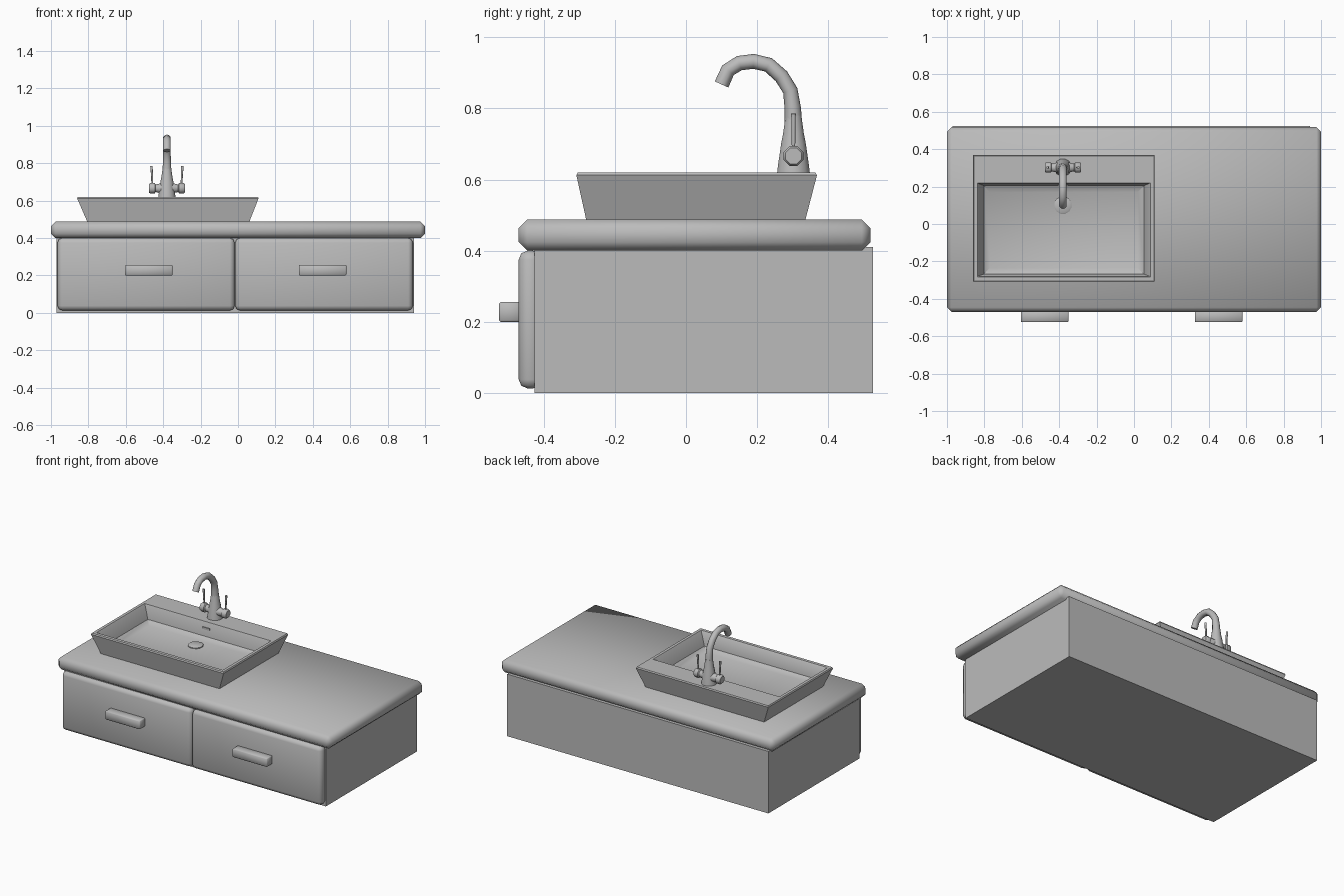
import bpy, bmesh, math
from mathutils import Vector

if "Cube" in bpy.data.objects:
    bpy.data.objects.remove(bpy.data.objects["Cube"])

grey = bpy.data.materials.new("plain grey")
grey.use_nodes = True
GREY = (0.5, 0.5, 0.5, 1)
grey.diffuse_color = GREY
grey.node_tree.nodes["Principled BSDF"].inputs["Base Color"].default_value = GREY


def finish(name, bm, angle=50):
    bmesh.ops.recalc_face_normals(bm, faces=bm.faces)
    mesh = bpy.data.meshes.new(name)
    bm.to_mesh(mesh)
    bm.free()
    mesh.materials.append(grey)
    ob = bpy.data.objects.new(name, mesh)
    bpy.context.collection.objects.link(ob)
    bpy.ops.object.select_all(action="DESELECT")
    ob.select_set(True)
    bpy.context.view_layer.objects.active = ob
    bpy.ops.object.shade_smooth_by_angle(angle=math.radians(angle))
    return ob


def box(name, x, y, z, bevel=0, segments=1):
    bm = bmesh.new()
    bmesh.ops.create_cube(bm, size=1)
    for v in bm.verts:
        for i, (lo, hi) in enumerate((x, y, z)):
            v.co[i] = hi if v.co[i] > 0 else lo
    if bevel:
        bmesh.ops.bevel(bm, geom=bm.edges[:], offset=bevel, segments=segments,
                        profile=0.5, affect="EDGES")
    return finish(name, bm)


def bridge(bm, rings):
    # Skin consecutive rings and cap both ends
    for a, b in zip(rings, rings[1:]):
        for i in range(len(a)):
            j = (i + 1) % len(a)
            bm.faces.new((a[i], a[j], b[j], b[i]))
    bm.faces.new(rings[0])
    bm.faces.new(rings[-1])


def tube(name, path, radii, sides=10):
    bm = bmesh.new()
    pts = [Vector(p) for p in path]
    rings = []
    for i, p in enumerate(pts):
        t = (pts[min(i + 1, len(pts) - 1)] - pts[max(i - 1, 0)]).normalized()
        side = Vector((1, 0, 0)) if abs(t.x) < 0.9 else Vector((0, 1, 0))
        u = (side - t * side.dot(t)).normalized()
        w = t.cross(u)
        ring = []
        for k in range(sides):
            a = math.tau * (k + 0.5) / sides
            ring.append(bm.verts.new(p + (u * math.cos(a) + w * math.sin(a)) * radii[i]))
        rings.append(ring)
    bridge(bm, rings)
    return finish(name, bm)


# Cabinet and worktop
box("cabinet", (-0.97, 0.94), (-0.425, 0.525), (0, 0.41))
box("countertop", (-1, 1), (-0.47, 0.518), (0.4, 0.488), 0.024)

# Drawer fronts and pulls
for side, lo, hi, pull in (("right", -0.965, -0.018, -0.478), ("left", -0.015, 0.935, 0.452)):
    box(side + "_drawer_front", (lo, hi), (-0.47, -0.405), (0.013, 0.4), 0.025, 2)
    box(side + "_drawer_handle", (pull - 0.127, pull + 0.127), (-0.525, -0.46), (0.2, 0.256), 0.004)

# Basin: outer wall, rim, sloping inner wall, floor
bm = bmesh.new()
rings = []
for x0, x1, y0, y1, z in (
    (-0.805, 0.06, -0.28, 0.335, 0.485),
    (-0.86, 0.11, -0.308, 0.368, 0.612),
    (-0.856, 0.106, -0.304, 0.364, 0.62),
    (-0.837, 0.087, -0.283, 0.22, 0.62),
    (-0.832, 0.082, -0.278, 0.217, 0.614),
    (-0.803, 0.053, -0.268, 0.205, 0.53),
    (-0.77, 0.02, -0.235, 0.17, 0.51),
):
    rings.append([bm.verts.new((x, y, z)) for x, y in ((x0, y0), (x1, y0), (x1, y1), (x0, y1))])
bridge(bm, rings)
finish("basin", bm, 35)

# Drain cap and overflow slot
CX, CY = -0.38, 0.302
tube("drain_cap", [(CX, 0.1, z) for z in (0.505, 0.516, 0.52)], (0.047, 0.047, 0.04), 12)
box("overflow_slot", (CX - 0.027, CX + 0.027), (0.205, 0.21), (0.574, 0.588))

# Tap: body, spout, cross arms and levers
tube("tap_body", [(CX, CY, z) for z in (0.615, 0.64, 0.7, 0.73, 0.78)],
     (0.048, 0.045, 0.036, 0.03, 0.023), 12)
spout = ((0.302, 0.75), (0.3, 0.8), (0.293, 0.85), (0.268, 0.89), (0.232, 0.922), (0.19, 0.932),
         (0.15, 0.927), (0.118, 0.907), (0.1, 0.867))
tube("tap_spout", [(CX, y, z) for y, z in spout], [0.025, 0.023] + [0.021] * 7)
for side, s in (("right", -1), ("left", 1)):
    tube(side + "_tap_arm", [(CX + s * d, CY, 0.666) for d in (0, 0.035, 0.06, 0.065, 0.09, 0.097)],
         (0.036, 0.028, 0.022, 0.03, 0.03, 0.024), 8)
    tube(side + "_tap_lever", [(CX + s * d, CY, z) for d, z in ((0.078, 0.68), (0.08, 0.74), (0.083, 0.785))],
         (0.005, 0.006, 0.007), 8)
